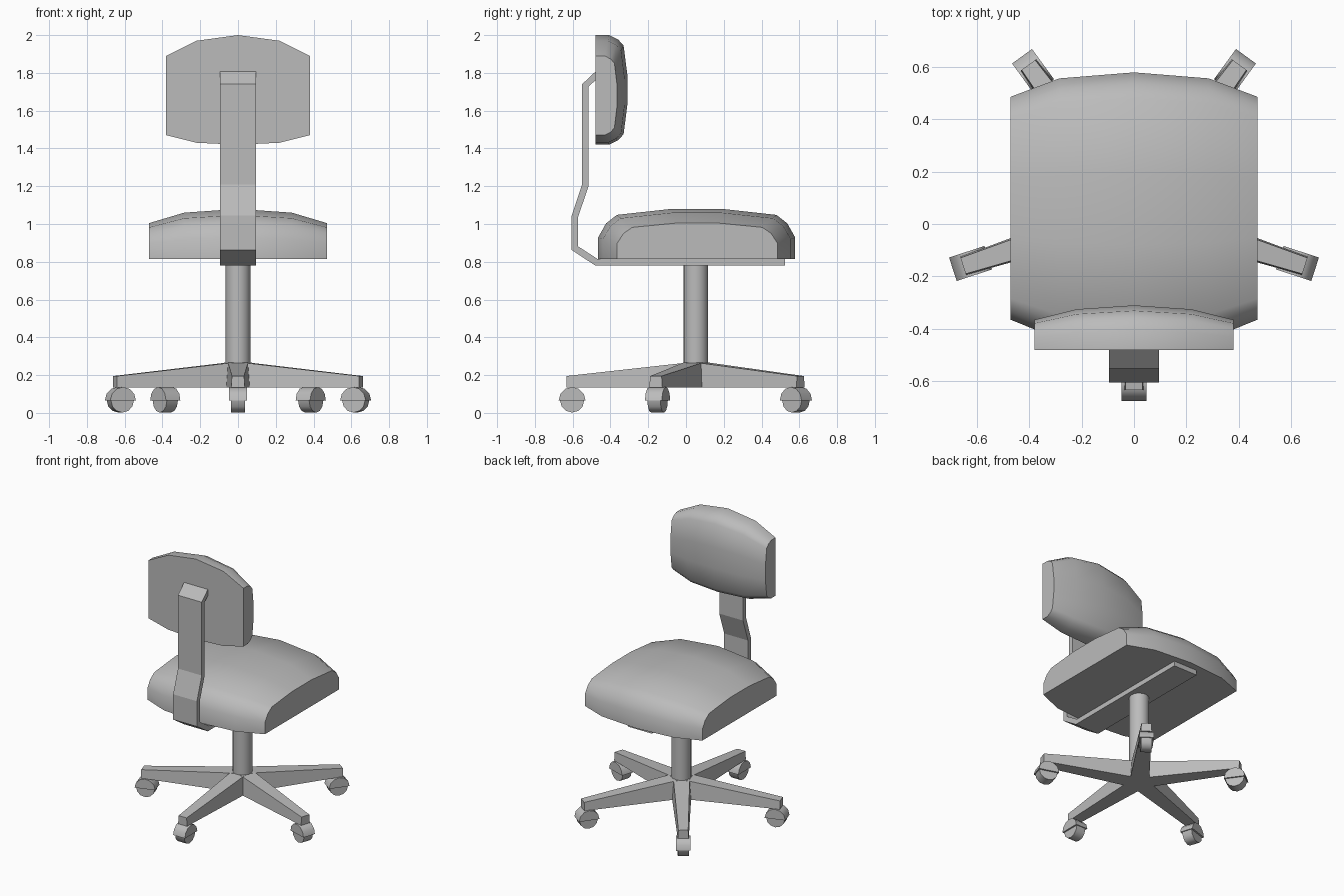
import bpy, bmesh, math
from mathutils import Matrix, Vector

cube = bpy.data.objects.get("Cube")
if cube:
    bpy.data.objects.remove(cube, do_unlink=True)

grey = bpy.data.materials.new("mid_grey")
grey.use_nodes = True
colour = (0.5, 0.5, 0.5, 1)
grey.diffuse_color = colour
grey.node_tree.nodes["Principled BSDF"].inputs["Base Color"].default_value = colour

CENTRE_Y = 0.052   # axis of the column and the five-leg base


def finish(name, bm, smooth_angle):
    """Turn a bmesh into a shaded object."""
    bmesh.ops.recalc_face_normals(bm, faces=bm.faces)
    mesh = bpy.data.meshes.new(name)
    bm.to_mesh(mesh)
    bm.free()
    mesh.materials.append(grey)
    obj = bpy.data.objects.new(name, mesh)
    bpy.context.collection.objects.link(obj)
    bpy.ops.object.select_all(action="DESELECT")
    obj.select_set(True)
    bpy.context.view_layer.objects.active = obj
    bpy.ops.object.shade_smooth_by_angle(angle=math.radians(smooth_angle))
    return obj


def loft(name, sections, smooth_angle=30, matrix=Matrix()):
    """Skin a row of closed cross-sections and cap both ends."""
    bm = bmesh.new()
    rings = [[bm.verts.new(matrix @ Vector(p)) for p in s] for s in sections]
    for a, b in zip(rings, rings[1:]):
        n = len(a)
        for i in range(n):
            j = (i + 1) % n
            bm.faces.new((a[i], a[j], b[j], b[i]))
    bm.faces.new(rings[0])
    bm.faces.new(rings[-1])
    return finish(name, bm, smooth_angle)


# Padded cushions: one rounded profile (along, height), scaled across the width
half_profile = [(1, 0), (1, 0.43), (0.92, 0.71), (0.81, 0.88), (0.26, 1)]
pad_profile = half_profile + [(-s, h) for s, h in reversed(half_profile)]


def cushion(name, stations, place):
    """stations: (x, low end, high end, thickness) from the middle outward."""
    mirrored = [(-x, *rest) for x, *rest in reversed(stations[1:])] + stations
    sections = []
    for x, low, high, thick in mirrored:
        mid, half = (low + high) / 2, (high - low) / 2
        sections.append([place(x, mid + s * half, h * thick) for s, h in pad_profile])
    loft(name, sections, 40)


cushion("seat_cushion",
        [(0, -0.465, 0.578, 0.265), (0.285, -0.44, 0.555, 0.245), (0.47, -0.365, 0.485, 0.19)],
        lambda x, a, d: (x, a, 0.815 + d))
cushion("backrest_cushion",
        [(0, 1.42, 2.0, 0.17), (0.22, 1.43, 1.97, 0.155), (0.38, 1.47, 1.89, 0.115)],
        lambda x, a, d: (x, -0.48 + d, a))

# Bent flat bar running under the seat and up to the backrest
outer = [(0.525, 0.78), (-0.48, 0.78), (-0.605, 0.862), (-0.605, 1.045),
         (-0.55, 1.21), (-0.55, 1.74), (-0.478, 1.808)]
inner = [(-0.478, 1.762), (-0.516, 1.728), (-0.516, 1.2), (-0.572, 1.035),
         (-0.572, 0.882), (-0.47, 0.816), (0.525, 0.816)]
loft("back_support_bar", [[(x, y, z) for y, z in outer + inner] for x in (-0.095, 0.095)], 15)

# Column
bm = bmesh.new()
bmesh.ops.create_cone(bm, cap_ends=True, segments=20, radius1=0.065, radius2=0.065, depth=0.645,
                      matrix=Matrix.Translation((0, CENTRE_Y, 0.4575)))
finish("column", bm, 30)


def half_disc(x, radius, sign, steps):
    """Half circle in the radial plane, flat side at caster axle height."""
    return [(0.655 + radius * math.cos(math.pi * i / steps), x,
             0.066 + sign * radius * math.sin(math.pi * i / steps)) for i in range(steps + 1)]


# Five legs, each with a hooded caster
for k in range(5):
    turn = (Matrix.Translation((0, CENTRE_Y, 0))
            @ Matrix.Rotation(math.radians(-90 + 72 * k), 4, "Z"))
    leg = [[(r, -b, 0.135), (r, b, 0.135), (r, t, top), (r, -t, top)]
           for r, b, t, top in ((0.03, 0.064, 0.054, 0.268), (0.685, 0.036, 0.032, 0.195))]
    loft(f"leg_{k + 1}", leg, 30, turn)
    loft(f"caster_hood_{k + 1}", [half_disc(x, 0.071, 1, 6) for x in (-0.047, 0.047)], 35, turn)
    loft(f"caster_wheel_{k + 1}", [half_disc(x, 0.064, -1, 6) for x in (-0.036, 0.036)], 35, turn)
